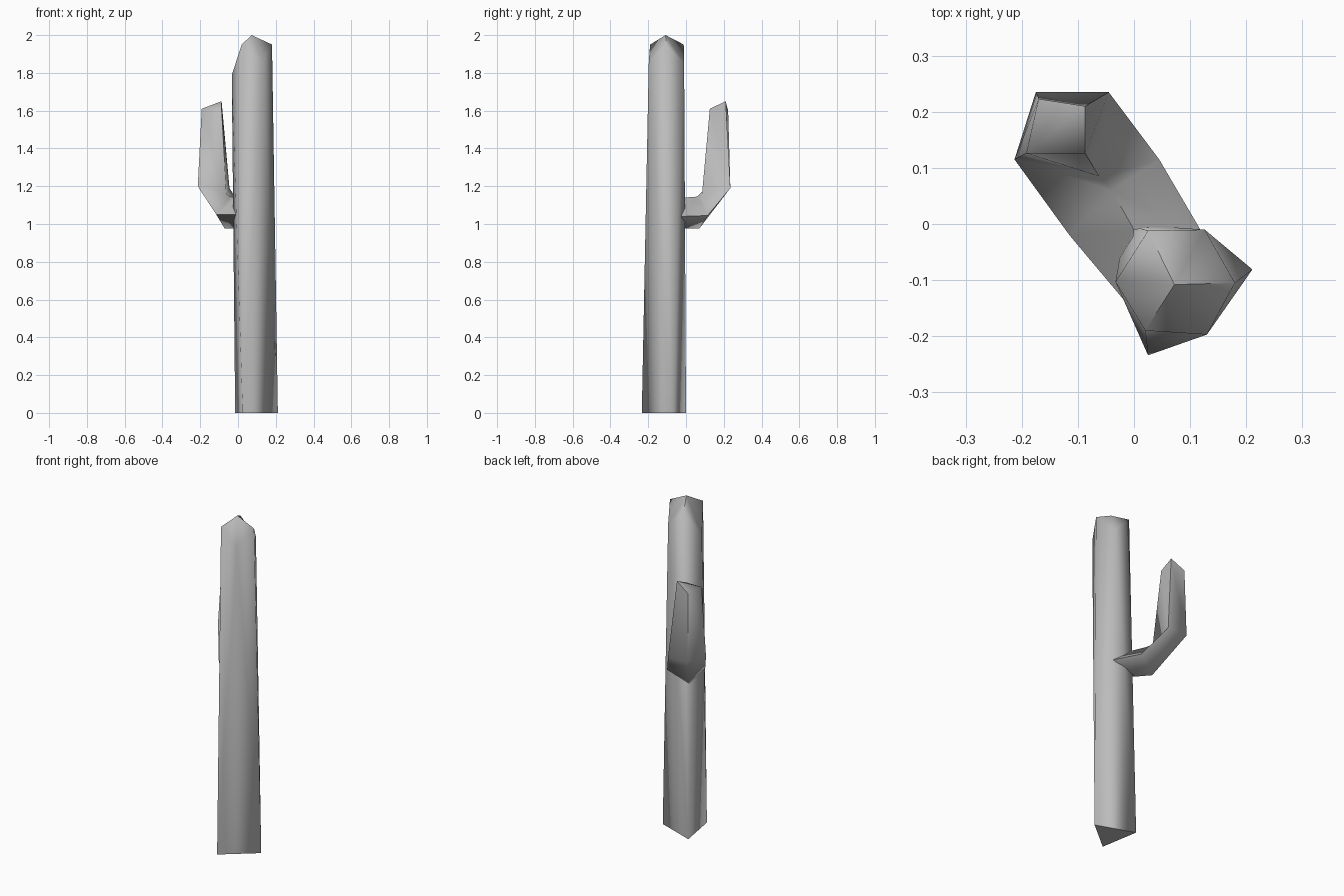
import bpy, bmesh, math

if "Cube" in bpy.data.objects:
    bpy.data.objects.remove(bpy.data.objects["Cube"])

grey = bpy.data.materials.new("plain_grey")
grey.diffuse_color = (0.5, 0.5, 0.5, 1)
grey.use_nodes = True
grey.node_tree.nodes["Principled BSDF"].inputs["Base Color"].default_value = grey.diffuse_color


def build(name, verts, faces, angle):
    me = bpy.data.meshes.new(name)
    me.from_pydata(verts, [], faces)
    bm = bmesh.new()
    bm.from_mesh(me)
    bmesh.ops.recalc_face_normals(bm, faces=bm.faces)
    bm.to_mesh(me)
    bm.free()
    me.materials.append(grey)
    ob = bpy.data.objects.new(name, me)
    bpy.context.collection.objects.link(ob)
    bpy.ops.object.select_all(action='DESELECT')
    bpy.context.view_layer.objects.active = ob
    ob.select_set(True)
    bpy.ops.object.shade_smooth_by_angle(angle=math.radians(angle))
    return ob


# Trunk: triangular foot growing into a six-sided top with a low point
foot = [(0.025, -0.234, 0), (0.211, -0.081, 0), (-0.015, 0.0, 0)]
crown = [(0.02, -0.19, 1.95), (0.13, -0.197, 1.86), (0.18, -0.105, 1.95),
         (0.126, -0.01, 1.85), (0.025, -0.012, 1.95), (-0.033, -0.103, 1.79)]
verts = foot + crown + [(0.072, -0.108, 2.0)]
faces = [(2, 1, 0)]
for i in range(3):
    j = (i + 1) % 3
    a, b, c = 3 + 2 * i, 4 + 2 * i, 3 + 2 * j
    faces += [(i, b, a), (i, j, b), (j, c, b), (a, b, 9), (b, c, 9)]
build("trunk", verts, faces, 85)

# Arm: four-sided rings (left, underside, right, inner) from trunk to tip
rings = [
    [(-0.01, -0.145, 1.05), (-0.01, 0.0, 0.975), (0.127, -0.025, 1.04), (0.0, -0.01, 1.14)],
    [(-0.115, -0.02, 1.05), (-0.07, 0.07, 0.975), (0.045, 0.115, 1.045), (-0.04, 0.06, 1.145)],
    [(-0.213, 0.115, 1.2), (-0.175, 0.235, 1.19), (-0.045, 0.235, 1.19), (-0.062, 0.085, 1.16)],
    [(-0.192, 0.126, 1.61), (-0.17, 0.223, 1.6), (-0.087, 0.21, 1.65), (-0.087, 0.126, 1.61)],
]
verts = [p for ring in rings for p in ring]
faces = [(0, 1, 2, 3), (12, 13, 14), (12, 14, 15)]
for r in range(3):
    for k in range(4):
        n = (k + 1) % 4
        faces.append((4 * r + k, 4 * r + n, 4 * r + 4 + n, 4 * r + 4 + k))
build("arm", verts, faces, 75)
